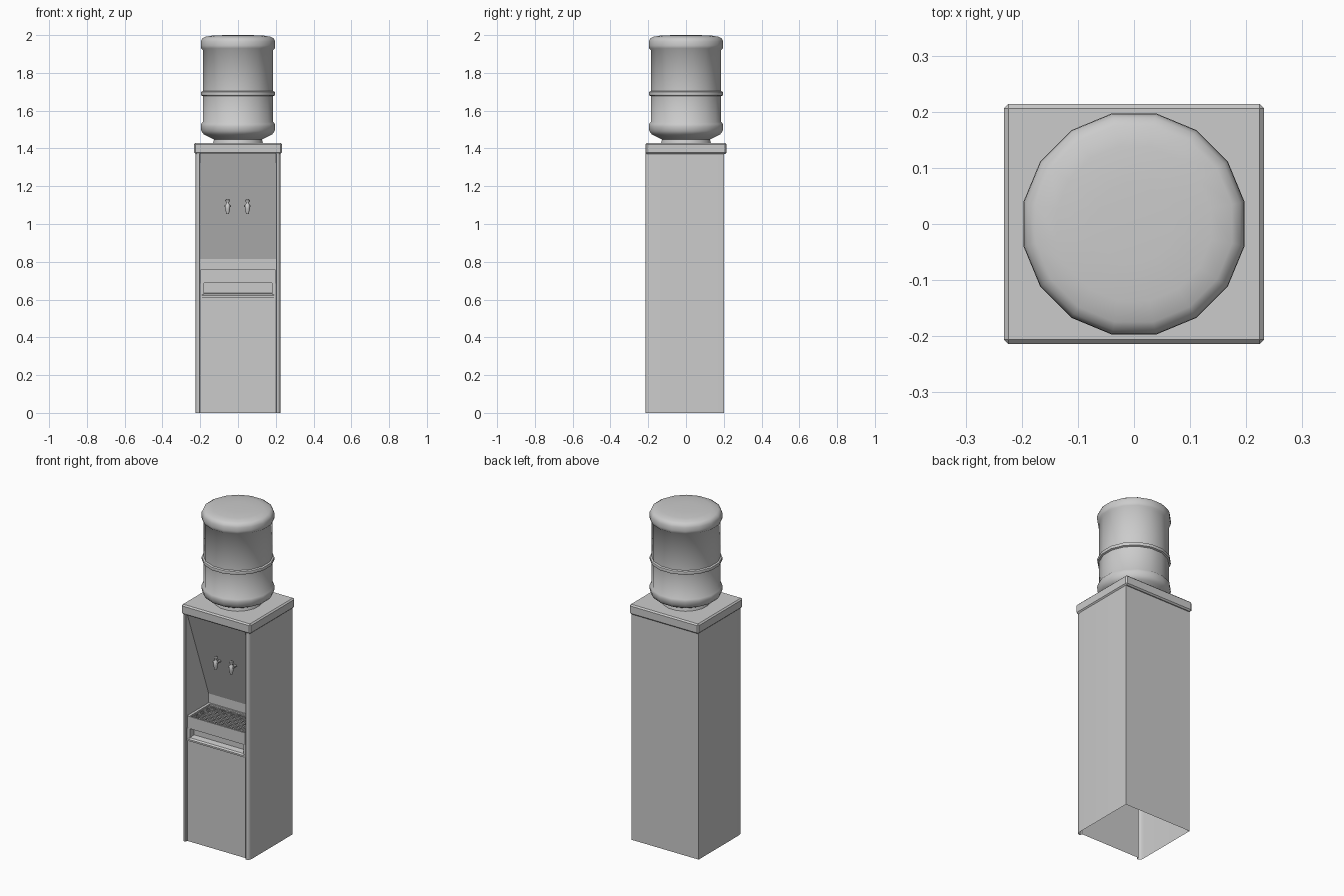
import bpy, bmesh
from math import cos, sin, pi, radians
from mathutils import Vector

if "Cube" in bpy.data.objects:
    bpy.data.objects.remove(bpy.data.objects["Cube"])


def add_mesh(name, verts, faces, smooth=None):
    me = bpy.data.meshes.new(name)
    me.from_pydata(verts, [], faces)
    bm = bmesh.new()
    bm.from_mesh(me)
    bmesh.ops.remove_doubles(bm, verts=bm.verts, dist=1e-5)
    bmesh.ops.recalc_face_normals(bm, faces=bm.faces)
    bm.to_mesh(me)
    bm.free()
    ob = bpy.data.objects.new(name, me)
    bpy.context.collection.objects.link(ob)
    if smooth:
        bpy.ops.object.select_all(action='DESELECT')
        ob.select_set(True)
        bpy.context.view_layer.objects.active = ob
        bpy.ops.object.shade_smooth_by_angle(angle=radians(smooth))
    return ob


def sweep(name, pts, vec, smooth=None):
    """Open strip: polyline pushed along a vector."""
    n = len(pts)
    verts = [Vector(p) for p in pts] + [Vector(p) + Vector(vec) for p in pts]
    return add_mesh(name, verts, [(i, i + 1, n + i + 1, n + i) for i in range(n - 1)], smooth)


def box(name, x0, x1, y0, y1, z0, z1, bevel=0):
    v = [(x, y, z) for x in (x0, x1) for y in (y0, y1) for z in (z0, z1)]
    f = [(0, 1, 3, 2), (4, 6, 7, 5), (0, 4, 5, 1), (2, 3, 7, 6), (0, 2, 6, 4), (1, 5, 7, 3)]
    ob = add_mesh(name, v, f)
    if bevel:
        m = ob.modifiers.new("bevel", 'BEVEL')
        m.width, m.segments = bevel, 1
    return ob


def lathe(name, profile, sides, smooth, origin=(0, 0, 0), axis='Z'):
    """Spin (radius, height) pairs round an axis."""
    verts, faces = [], []
    for r, h in profile:
        for k in range(sides):
            a = 2 * pi * (k + 0.5) / sides
            p = (r * cos(a), r * sin(a), h)
            if axis == 'Y':
                p = (p[0], p[2], p[1])
            elif axis == 'X':
                p = (p[2], p[0], p[1])
            verts.append(Vector(p) + Vector(origin))
    for j in range(len(profile) - 1):
        for k in range(sides):
            a, b = j * sides + k, j * sides + (k + 1) % sides
            faces.append((a, b, b + sides, a + sides))
    faces += [tuple(range(sides)), tuple(range((len(profile) - 1) * sides, len(profile) * sides))]
    return add_mesh(name, verts, faces, smooth)


# cabinet walls: open at the bottom, rounded front posts
half = [(0.2, -0.2), (0.2, -0.212), (0.204, -0.215), (0.212, -0.214), (0.219, -0.21), (0.223, -0.2), (0.225, -0.185), (0.225, 0.2)]
outline = half + [(-x, y) for x, y in reversed(half)]
sweep("cabinet_walls", [(x, y, 0) for x, y in outline], (0, 0, 1.375), 40)

# lower door
sweep("lower_door", [(-0.2, -0.2, 0), (-0.2, -0.2, 0.61)], (0.4, 0, 0))

# niche: sloped back panel, short upright panel, side cheeks
sweep("niche_back", [(-0.2, -0.2, 1.372), (-0.2, 0.005, 0.815), (-0.2, 0.005, 0.68)], (0.4, 0, 0))
for side, x in (("left", -0.2), ("right", 0.2)):
    add_mesh("niche_cheek_" + side, [(x, -0.2, 0.61), (x, 0.005, 0.61), (x, 0.005, 0.815), (x, -0.2, 1.372)], [(0, 1, 2, 3)])

# handle slot beneath the tray
sweep("slot_recess", [(-0.19, -0.2, 0.61), (-0.19, -0.208, 0.612), (-0.19, -0.208, 0.622), (-0.19, -0.2, 0.63),
                      (-0.19, -0.165, 0.635), (-0.19, -0.165, 0.687), (-0.19, -0.2, 0.687)], (0.38, 0, 0))
for side, s in (("left", -1), ("right", 1)):
    a, b = sorted((0.18 * s, 0.2 * s))
    box("slot_end_" + side, a, b, -0.203, -0.165, 0.61, 0.687)

# drip tray walls and floor
box("tray_front", -0.19, 0.19, -0.205, -0.195, 0.687, 0.76)
box("tray_rear", -0.19, 0.19, -0.005, 0.004, 0.687, 0.76)
for side, s in (("left", -1), ("right", 1)):
    a, b = sorted((0.183 * s, 0.199 * s))
    box("tray_side_" + side, a, b, -0.2, 0.004, 0.687, 0.76)
sweep("tray_floor", [(-0.19, -0.2, 0.72), (-0.19, 0, 0.72)], (0.38, 0, 0))

# perforated grille
bm = bmesh.new()
bmesh.ops.create_grid(bm, x_segments=26, y_segments=14, size=1)
for v in bm.verts:
    v.co = (v.co.x * 0.184, v.co.y * 0.096 - 0.1, 0.752)
cells = list(bm.faces)
bmesh.ops.inset_individual(bm, faces=cells, thickness=0.003)
bmesh.ops.delete(bm, geom=cells, context='FACES')
me = bpy.data.meshes.new("tray_grille")
bm.to_mesh(me)
bm.free()
grille = bpy.data.objects.new("tray_grille", me)
bpy.context.collection.objects.link(grille)
m = grille.modifiers.new("thickness", 'SOLIDIFY')
m.thickness = 0.003

# two taps on the sloped panel
for side, x in (("left", -0.055), ("right", 0.05)):
    lathe("tap_stem_" + side, [(0.009, -0.085), (0.009, -0.145)], 8, 40, (x, 0, 1.09), 'Y')
    lathe("tap_spout_" + side, [(0.008, 1.053), (0.010, 1.065), (0.014, 1.08), (0.014, 1.1), (0.008, 1.107),
                                (0.008, 1.115), (0.011, 1.119), (0.011, 1.127), (0.006, 1.131)], 10, 40, (x, -0.135, 0))
    lathe("tap_lever_" + side, [(0.006, -0.017), (0.006, 0.017)], 8, 40, (x, -0.135, 1.095), 'X')

# top slab
box("top_slab", -0.232, 0.232, -0.214, 0.214, 1.37, 1.43, 0.008)

# water bottle
profile = [(0.135, 1.425), (0.13, 1.447), (0.145, 1.455), (0.185, 1.475), (0.198, 1.492), (0.201, 1.515), (0.199, 1.53), (0.19, 1.54),
           (0.19, 1.677), (0.199, 1.681), (0.201, 1.69), (0.199, 1.699), (0.19, 1.703),
           (0.19, 1.922), (0.199, 1.93), (0.201, 1.945), (0.2, 1.967), (0.193, 1.982), (0.178, 1.991),
           (0.14, 1.997), (0.07, 2.0), (0.001, 2.0)]
lathe("water_bottle", profile, 16, 50)
